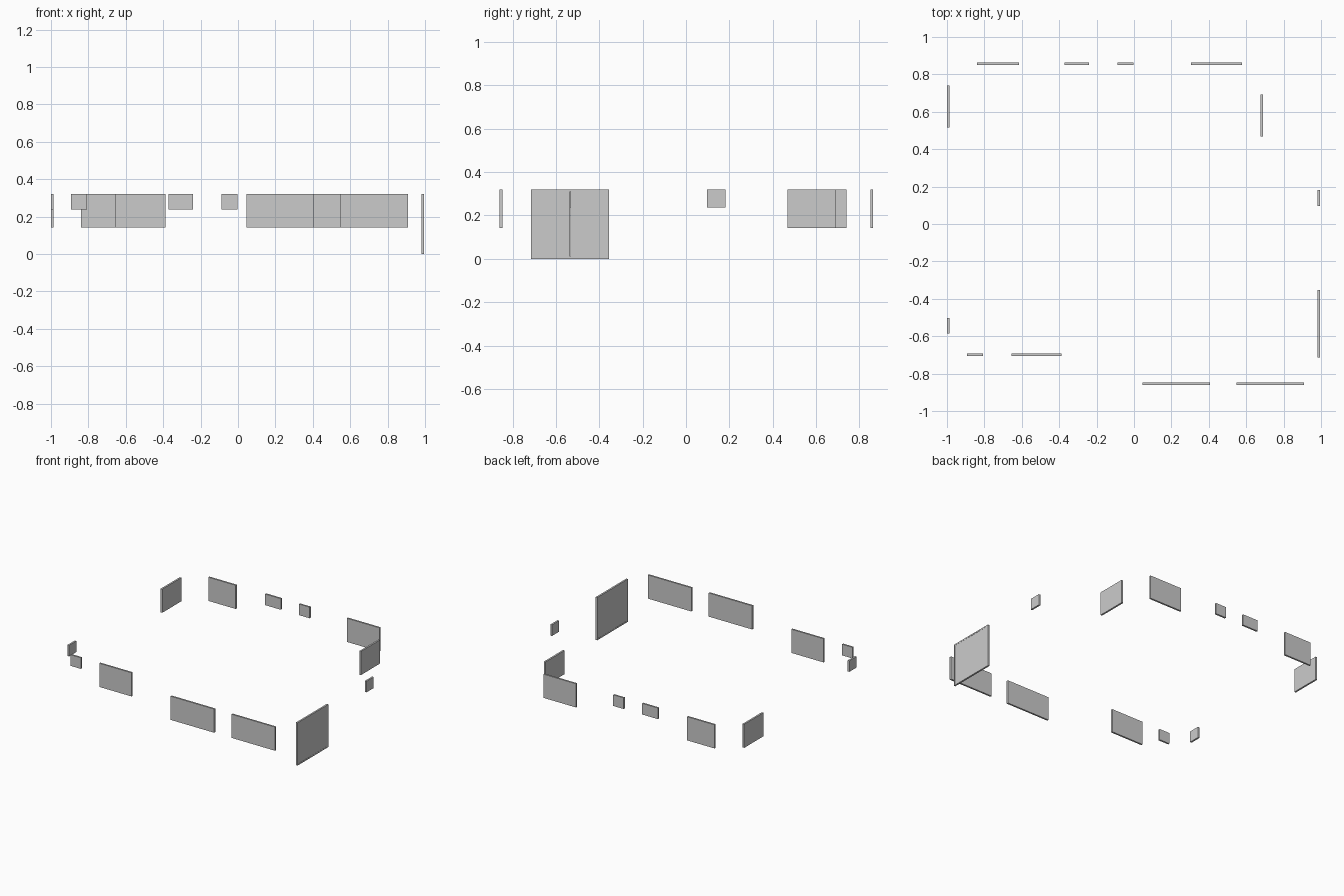
import bpy

if "Cube" in bpy.data.objects:
    bpy.data.objects.remove(bpy.data.objects["Cube"])

T = 0.013          # panel thickness
TOP = 0.32         # common head height
TALL, SMALL = 0.143, 0.237   # sill heights


def box(name, lo, hi):
    bpy.ops.mesh.primitive_cube_add(size=1, location=[(a + b) / 2 for a, b in zip(lo, hi)])
    ob = bpy.context.object
    ob.name = name
    ob.scale = [b - a for a, b in zip(lo, hi)]
    bpy.ops.object.transform_apply(location=False, rotation=False, scale=True)
    return ob


def panel(name, axis, pos, a, b, z0, z1=TOP, t=T):
    """Upright slab spanning a..b along the axis, centred at pos on the other one."""
    if axis == 'x':
        return box(name, (a, pos - t / 2, z0), (b, pos + t / 2, z1))
    return box(name, (pos - t / 2, a, z0), (pos + t / 2, b, z1))


# Windows grouped by wall: name, direction, wall position, (start, end, sill)
walls = [
    ("front_window", 'x', -0.8535, [(0.045, 0.405, TALL), (0.549, 0.909, TALL)]),
    ("recessed_front_window", 'x', -0.698, [(-0.893, -0.808, SMALL), (-0.655, -0.388, TALL)]),
    ("back_window", 'x', 0.8565, [(-0.840, -0.614, TALL), (-0.371, -0.241, SMALL),
                                  (-0.089, -0.002, SMALL), (0.306, 0.577, TALL)]),
    ("left_window", 'y', -0.9935, [(-0.586, -0.502, SMALL), (0.515, 0.740, TALL)]),
    ("right_window", 'y', 0.9885, [(0.097, 0.183, SMALL)]),
    ("recessed_right_window", 'y', 0.683, [(0.468, 0.692, TALL)]),
]
for name, axis, pos, spans in walls:
    for a, b, sill in spans:
        panel(name, axis, pos, a, b, sill)

# Double door: frame around two leaves
X, Y0, Y1, F = 0.9885, -0.715, -0.354, 0.010
mid = (Y0 + Y1) / 2
panel("door_jamb", 'y', X, Y0, Y0 + F, 0)
panel("door_jamb", 'y', X, Y1 - F, Y1, 0)
panel("door_head", 'y', X, Y0 + F, Y1 - F, TOP - F)
panel("door_sill", 'y', X, Y0 + F, Y1 - F, 0, F)
for a, b in ((Y0 + F, mid - 0.001), (mid + 0.001, Y1 - F)):
    panel("door_leaf", 'y', X, a, b, F, TOP - F, T * 0.8)
